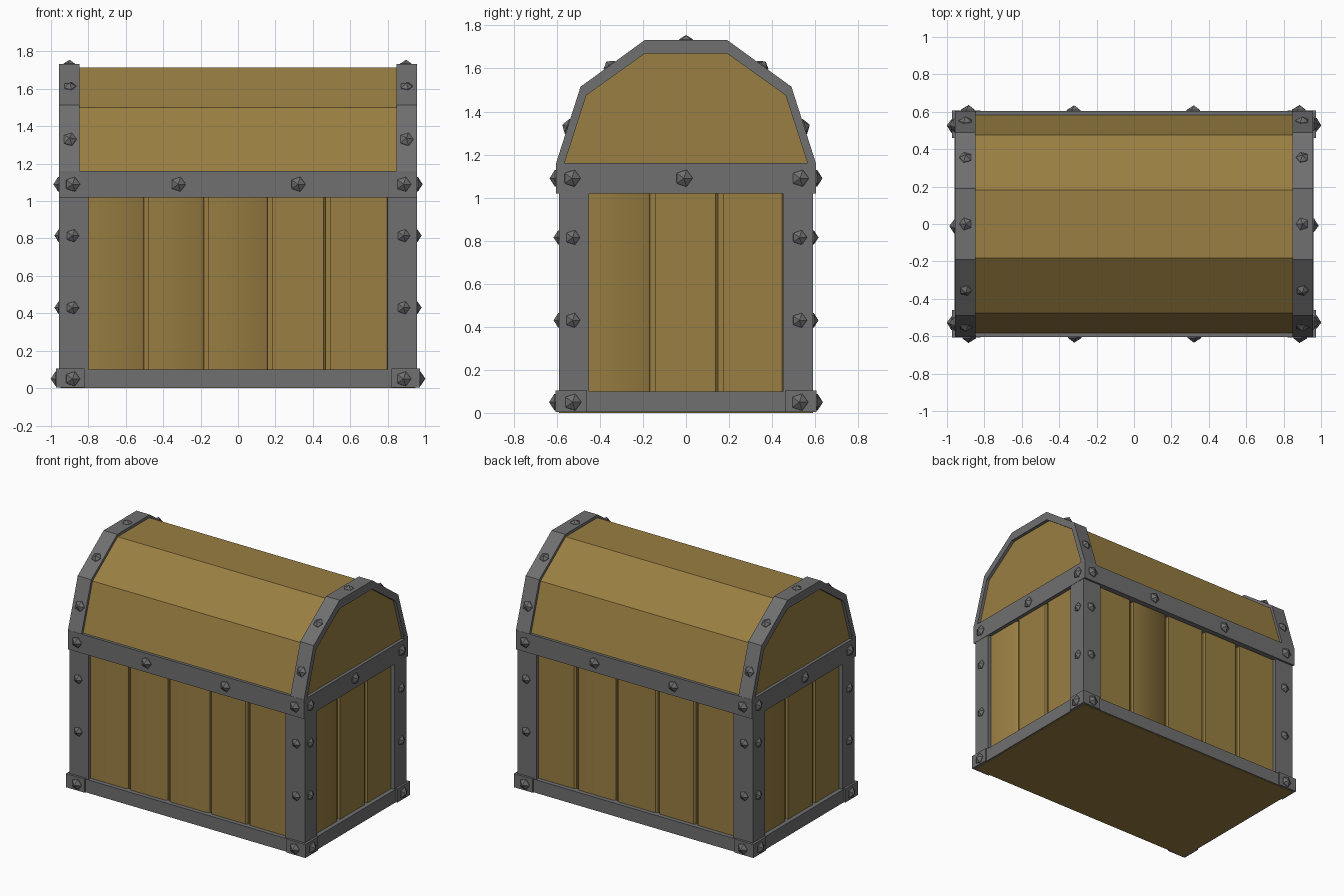
import bpy, bmesh, math
from mathutils import Vector, Matrix

if "Cube" in bpy.data.objects:
    bpy.data.objects.remove(bpy.data.objects["Cube"])


def material(name, rgb):
    m = bpy.data.materials.new(name)
    m.diffuse_color = (*rgb, 1)
    m.use_nodes = True
    m.node_tree.nodes["Principled BSDF"].inputs["Base Color"].default_value = m.diffuse_color
    return m


WOOD = material("wood", (0.32, 0.21, 0.055))
IRON = material("iron", (0.16, 0.16, 0.16))


def finish(bm, name, mat, matrix=Matrix()):
    bmesh.ops.recalc_face_normals(bm, faces=bm.faces)
    me = bpy.data.meshes.new(name)
    bm.to_mesh(me)
    bm.free()
    me.transform(matrix)
    me.materials.append(mat)
    ob = bpy.data.objects.new(name, me)
    bpy.context.collection.objects.link(ob)
    return ob


def box(name, lo, hi, mat):
    lo, hi = Vector(lo), Vector(hi)
    bm = bmesh.new()
    bmesh.ops.create_cube(bm, size=1)
    for v in bm.verts:
        v.co = Vector(v.co[i] * (hi[i] - lo[i]) + (lo[i] + hi[i]) / 2 for i in range(3))
    return finish(bm, name, mat)


def prism(name, profile, x0, x1, mat):
    """Extrude a (y, z) profile along x."""
    bm = bmesh.new()
    f = bm.faces.new([bm.verts.new((x0, y, z)) for y, z in profile])
    ext = bmesh.ops.extrude_face_region(bm, geom=[f])["geom"]
    bmesh.ops.translate(bm, vec=(x1 - x0, 0, 0), verts=[e for e in ext if isinstance(e, bmesh.types.BMVert)])
    return finish(bm, name, mat)


def stud(loc, normal, r=0.045):
    """Upper part of an icosphere: five-sided pointed rivet."""
    bm = bmesh.new()
    bmesh.ops.create_icosphere(bm, subdivisions=1, radius=r)
    rot = Vector(normal).to_track_quat('Z', 'Y').to_matrix().to_4x4()
    finish(bm, "stud", IRON, Matrix.Translation(Vector(loc) - Vector(normal).normalized() * r * 0.35) @ rot)


def plank(u0, u1, depth, rot, smooth):
    """Upright board with a chamfered right edge; local front is -y."""
    c = 0.012
    pts = [(u0, -depth + 0.1), (u0, -depth), (u1 - c, -depth), (u1, -depth + c), (u1, -depth + 0.1)]
    bm = bmesh.new()
    lo = [bm.verts.new((x, y, 0.05)) for x, y in pts]
    hi = [bm.verts.new((x, y, 1.06)) for x, y in pts]
    bm.faces.new(lo)
    bm.faces.new(hi)
    for i in range(5):
        j = (i + 1) % 5
        f = bm.faces.new((lo[i], lo[j], hi[j], hi[i]))
        f.smooth = smooth and i in (1, 2)
    finish(bm, "plank", WOOD, rot)


# body core and floor
box("body_core", (-0.91, -0.535, 0.01), (0.91, 0.535, 1.1), WOOD)
box("floor", (-0.95, -0.59, 0), (0.95, 0.59, 0.03), WOOD)

# planks on the four sides
long_gaps = [-0.82, -0.49, -0.17, 0.17, 0.48, 0.82]
short_gaps = [-0.47, -0.155, 0.16, 0.47]
for k, (gaps, depth, soft) in enumerate([(long_gaps, 0.565, (0, 1, 2)), (short_gaps, 0.93, (0,)),
                                         (long_gaps, 0.565, (1,)), (short_gaps, 0.93, (0,))]):
    rot = Matrix.Rotation(k * math.pi / 2, 4, 'Z')
    for i in range(len(gaps) - 1):
        plank(gaps[i] + 0.012, gaps[i + 1] - 0.012, depth, rot, i in soft)

# iron base band, rim band, corner posts and feet
for s in (-1, 1):
    box("base_band_long", (-0.955, s * 0.55, 0.004), (0.955, s * 0.597, 0.1), IRON)
    box("base_band_end", (s * 0.91, -0.59, 0.004), (s * 0.961, 0.59, 0.1), IRON)
    for t in (-1, 1):
        box("corner_post", (s * 0.80, t * 0.45, 0.05), (s * 0.956, t * 0.59, 1.05), IRON)
        box("corner_foot", (s * 0.82, t * 0.46, 0.004), (s * 0.972, t * 0.607, 0.104), IRON)
box("rim_band", (-0.958, -0.605, 1.02), (0.958, 0.605, 1.16), IRON)

# lid
half = [(0.587, 1.15), (0.475, 1.5), (0.183, 1.713)]
prism("lid", half + [(-y, z) for y, z in reversed(half)], -0.935, 0.935, WOOD)

# iron arches at both ends of the lid
outer = [(0.605, 1.155), (0.49, 1.515), (0.19, 1.733)]
inner = [(0.566, 1.155), (0.463, 1.475), (0.19, 1.67)]
arch = (outer + [(-y, z) for y, z in reversed(outer)]
        + [(-y, z) for y, z in inner] + list(reversed(inner)))
for s in (-1, 1):
    prism("lid_arch", arch, s * 0.848, s * 0.958, IRON)

# studs
for s in (-1, 1):
    for x in (-0.885, -0.32, 0.32, 0.885):
        stud((x, s * 0.605, 1.09), (0, s, 0))
    for y in (-0.53, -0.01, 0.53):
        stud((s * 0.958, y, 1.09), (s, 0, 0))
    for t in (-1, 1):
        stud((t * 0.885, s * 0.607, 0.05), (0, s, 0))
        stud((t * 0.972, s * 0.527, 0.05), (t, 0, 0))
        for z in (0.43, 0.815):
            stud((t * 0.885, s * 0.59, z), (0, s, 0), 0.039)
            stud((t * 0.956, s * 0.527, z), (t, 0, 0), 0.039)
        stud((t * 0.9, s * 0.549, 1.33), (0, s * 0.36, 0.115), 0.042)
        stud((t * 0.9, s * 0.355, 1.613), (0, s * 0.218, 0.3), 0.038)
    stud((s * 0.9, 0, 1.731), (0, 0, 1), 0.038)
